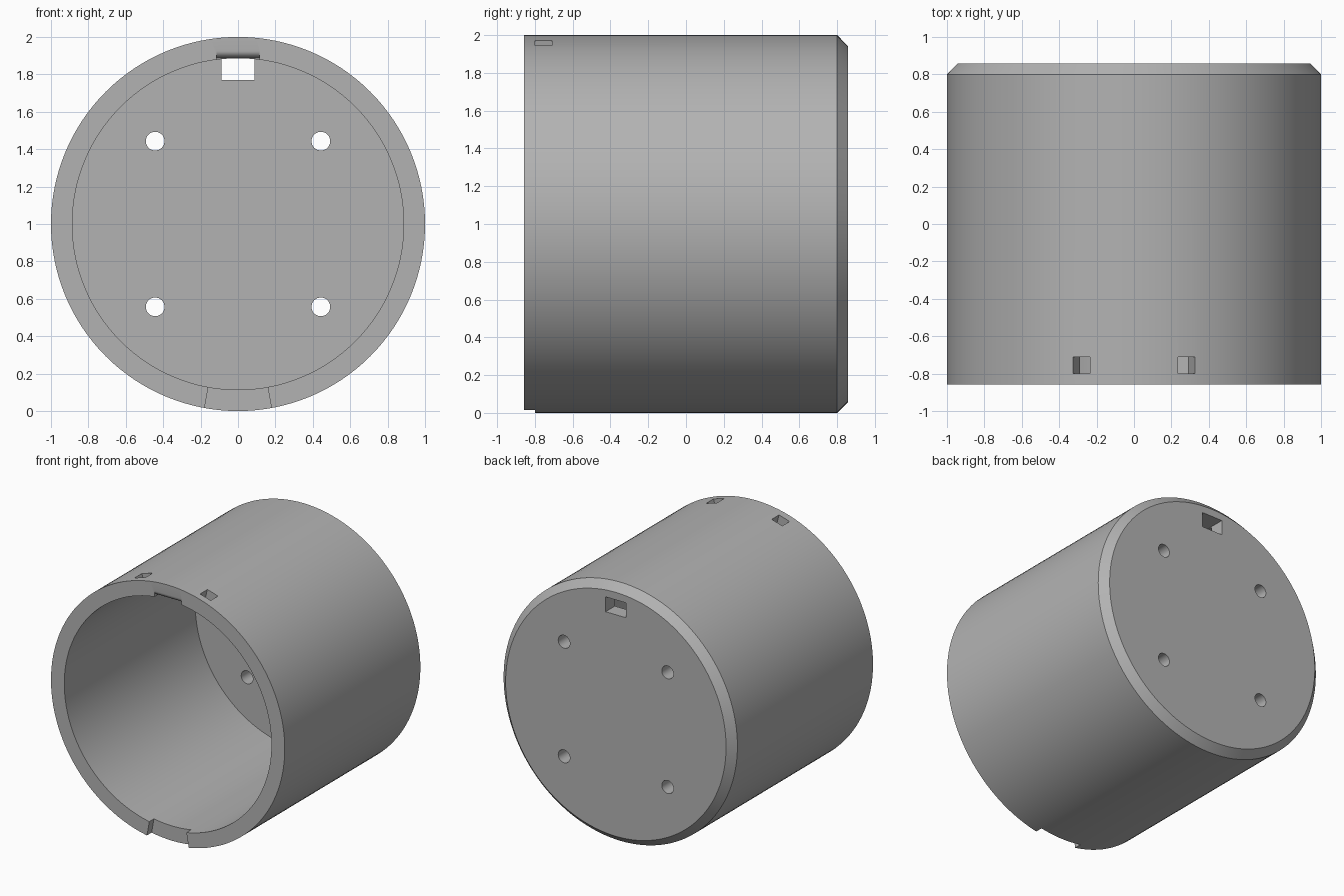
import bpy, bmesh
from math import sin, cos, pi, radians
from mathutils import Matrix, Vector

cube = bpy.data.objects.get("Cube")
if cube:
    bpy.data.objects.remove(cube, do_unlink=True)

R, WALL, FRONT, BACK = 1.0, 0.114, -0.857, 0.857
INNER = R - WALL
FLOOR = BACK - WALL
SEGS = 128

grey = bpy.data.materials.new("plain grey")
grey.use_nodes = True
grey.diffuse_color = (0.45, 0.45, 0.45, 1)
grey.node_tree.nodes["Principled BSDF"].inputs["Base Color"].default_value = (0.45, 0.45, 0.45, 1)


def finish(name, bm):
    bmesh.ops.recalc_face_normals(bm, faces=bm.faces[:])
    mesh = bpy.data.meshes.new(name)
    bm.to_mesh(mesh)
    bm.free()
    mesh.materials.append(grey)
    obj = bpy.data.objects.new(name, mesh)
    bpy.context.collection.objects.link(obj)
    return obj


def lathe(name, profile):
    """Revolve (radius, y) points about the y axis, capping both ends."""
    bm = bmesh.new()
    rings = [[bm.verts.new((r * sin(2 * pi * i / SEGS), y, 1 + r * cos(2 * pi * i / SEGS)))
              for i in range(SEGS)] for r, y in profile]
    for a, b in zip(rings, rings[1:]):
        for i in range(SEGS):
            j = (i + 1) % SEGS
            bm.faces.new((a[i], a[j], b[j], b[i]))
    bm.faces.new(rings[0])
    bm.faces.new(rings[-1])
    return finish(name, bm)


def prism(name, points, depth):
    """Extrude a closed outline of 3D points along the depth vector."""
    bm = bmesh.new()
    face = bm.faces.new([bm.verts.new(p) for p in points])
    moved = bmesh.ops.extrude_face_region(bm, geom=[face])["geom"]
    bmesh.ops.translate(bm, vec=Vector(depth),
                        verts=[v for v in moved if isinstance(v, bmesh.types.BMVert)])
    return finish(name, bm)


def sector(name, a0, a1, r0, r1, y0, y1):
    """Wedge between two angles from the top, with radial side walls."""
    corners = [(a0, r0), (a0, r1), (a1, r1), (a1, r0)]
    pts = [(r * sin(radians(a)), y0, 1 + r * cos(radians(a))) for a, r in corners]
    return prism(name, pts, (0, y1 - y0, 0))


def rod(name, x, z, radius, y0, y1):
    bm = bmesh.new()
    place = Matrix.Translation((x, (y0 + y1) / 2, z)) @ Matrix.Rotation(pi / 2, 4, 'X')
    bmesh.ops.create_cone(bm, cap_ends=True, segments=32, radius1=radius,
                          radius2=radius, depth=y1 - y0, matrix=place)
    return finish(name, bm)


# Open cup with a chamfered closed back
housing = lathe("housing", [(INNER, FLOOR), (INNER, FRONT), (R, FRONT),
                            (R, 0.80), (0.943, BACK)])

cutters = []
# Four screw holes in the back wall
for sx in (-1, 1):
    for sz in (-1, 1):
        cutters.append(rod("screw_hole", sx * 0.443, 1 + sz * 0.443, 0.05, 0.6, 1.0))

# Square cable opening in the back wall, level with the inner wall
cutters.append(prism("cable_opening",
                     [(-0.088, 0.6, 1.77), (0.088, 0.6, 1.77),
                      (0.088, 0.6, 1.885), (-0.088, 0.6, 1.885)], (0, 0.4, 0)))

# Notch in the bottom of the front rim
cutters.append(sector("rim_notch", 169.7, 190.3, 0.8, 1.1, -0.95, -0.80))

# Pair of strap slots through the top wall
for a0, a1 in ((13.6, 19.0), (-19.0, -13.6)):
    cutters.append(sector("strap_slot", a0, a1, 0.8, 1.1, -0.80, -0.71))

# Rounded relief on the inner edge of the front rim
relief = [(-0.115, FRONT + 0.045 - 0.045 * cos(t * pi / 16), 1.887 + 0.038 * (1 - sin(t * pi / 16)))
          for t in range(9)]
relief += [(-0.115, FRONT + 0.045, 1.80), (-0.115, -0.95, 1.80), (-0.115, -0.95, 1.925)]
cutters.append(prism("rim_relief", relief, (0.23, 0, 0)))

# Cut every opening, then discard the cutters
bpy.context.view_layer.objects.active = housing
housing.select_set(True)
for cutter in cutters:
    cutter.hide_render = True
    mod = housing.modifiers.new("cut", 'BOOLEAN')
    mod.operation, mod.solver, mod.object = 'DIFFERENCE', 'EXACT', cutter
    bpy.ops.object.modifier_apply(modifier=mod.name)
    bpy.data.objects.remove(cutter, do_unlink=True)

bpy.ops.object.shade_smooth_by_angle(angle=radians(25))
